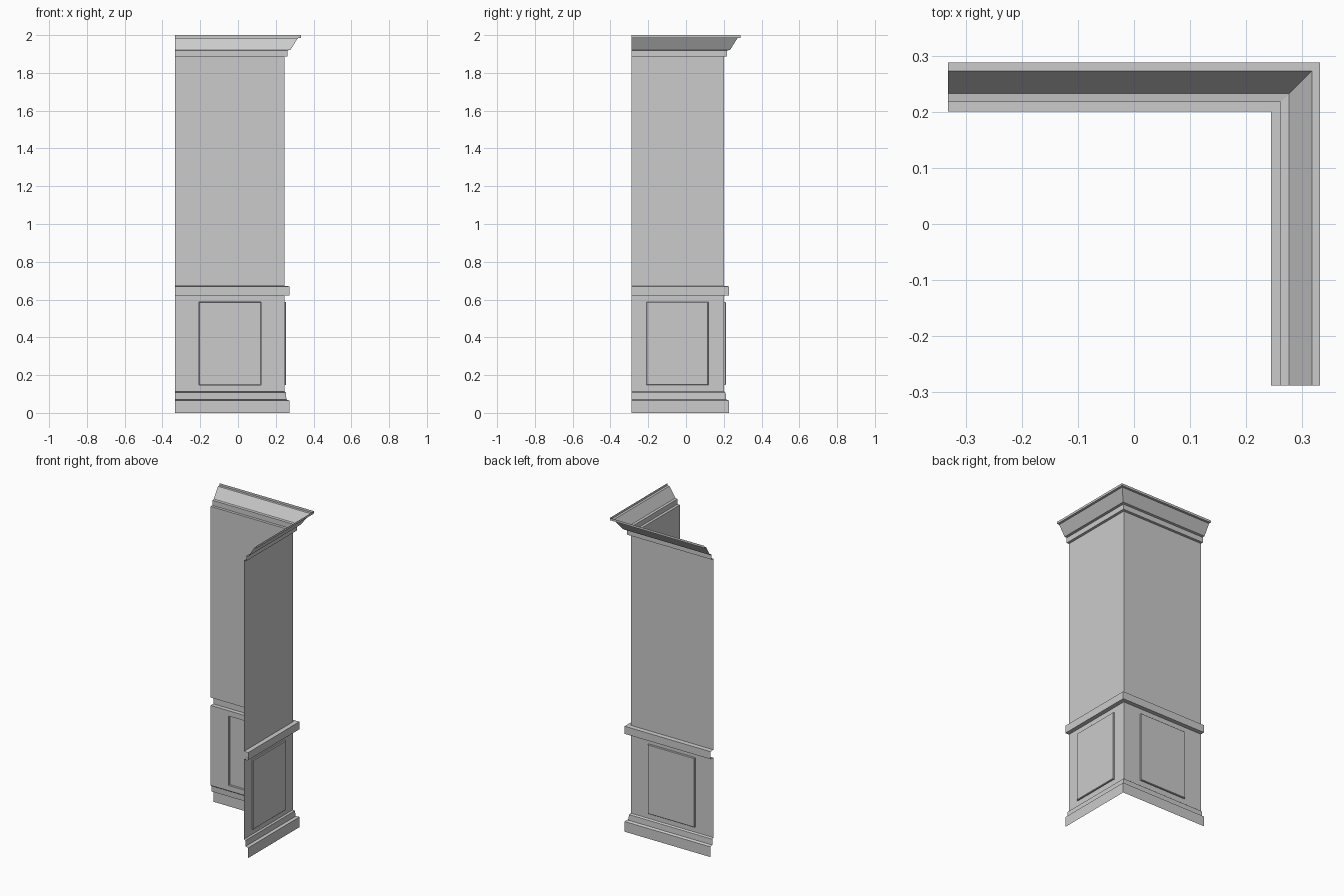
import bpy, bmesh
from mathutils import Vector

if "Cube" in bpy.data.objects:
    bpy.data.objects.remove(bpy.data.objects["Cube"])

# Outer wall planes and the two open ends of the L-shaped corner
WX, WY, X0, Y0 = 0.245, 0.201, -0.333, -0.289


def sweep(name, profile, panels=False):
    """Sweep an open (offset, height) profile around the mitred corner."""
    bm = bmesh.new()
    rows = [[bm.verts.new(p) for p in ((X0, WY + d, z), (WX + d, WY + d, z), (WX + d, Y0, z))]
            for d, z in profile]
    faces = []
    for a, b in zip(rows, rows[1:]):
        for i in range(2):
            faces.append(bm.faces.new((a[i + 1], a[i], b[i], b[i + 1])))
    bm.normal_update()
    if panels:
        raise_panel(bm, faces[0], 0, -0.207, 0.123)
        raise_panel(bm, faces[1], 1, -0.210, 0.118)
    mesh = bpy.data.meshes.new(name)
    bm.to_mesh(mesh)
    bm.free()
    obj = bpy.data.objects.new(name, mesh)
    bpy.context.collection.objects.link(obj)


def raise_panel(bm, face, axis, lo, hi, z0=0.147, z1=0.588):
    """Cut a rectangle into a wall face and push it outward with a bevelled rim."""
    bmesh.ops.inset_individual(bm, faces=[face], thickness=0.03)
    c = face.calc_center_median()
    for v in face.verts:
        v.co[axis] = lo if v.co[axis] < c[axis] else hi
        v.co.z = z0 if v.co.z < c.z else z1
    bm.normal_update()
    out = Vector((0, 1, 0)) if axis == 0 else Vector((1, 0, 0))
    for thickness, depth in ((0.0005, 0.007), (0.004, 0.003)):
        bmesh.ops.inset_individual(bm, faces=[face], thickness=thickness)
        for v in face.verts:
            v.co += out * depth
        bm.normal_update()


# Stepped skirting
sweep("baseboard", [(0.027, 0), (0.027, 0.065), (0.011, 0.071), (0.009, 0.107), (0, 0.114)])
# Lower wall with a raised panel on each side
sweep("lower_wall", [(0, 0.114), (0, 0.622)], panels=True)
# Rail between lower and upper wall
sweep("chair_rail", [(0, 0.622), (0.027, 0.622), (0.027, 0.670), (0, 0.672)])
sweep("upper_wall", [(0, 0.672), (0, 1.886)])
# Crown moulding
sweep("cornice", [(0, 1.886), (0.017, 1.886), (0.017, 1.919), (0.032, 1.921),
                  (0.073, 1.986), (0.088, 1.986), (0.088, 2.0)])
